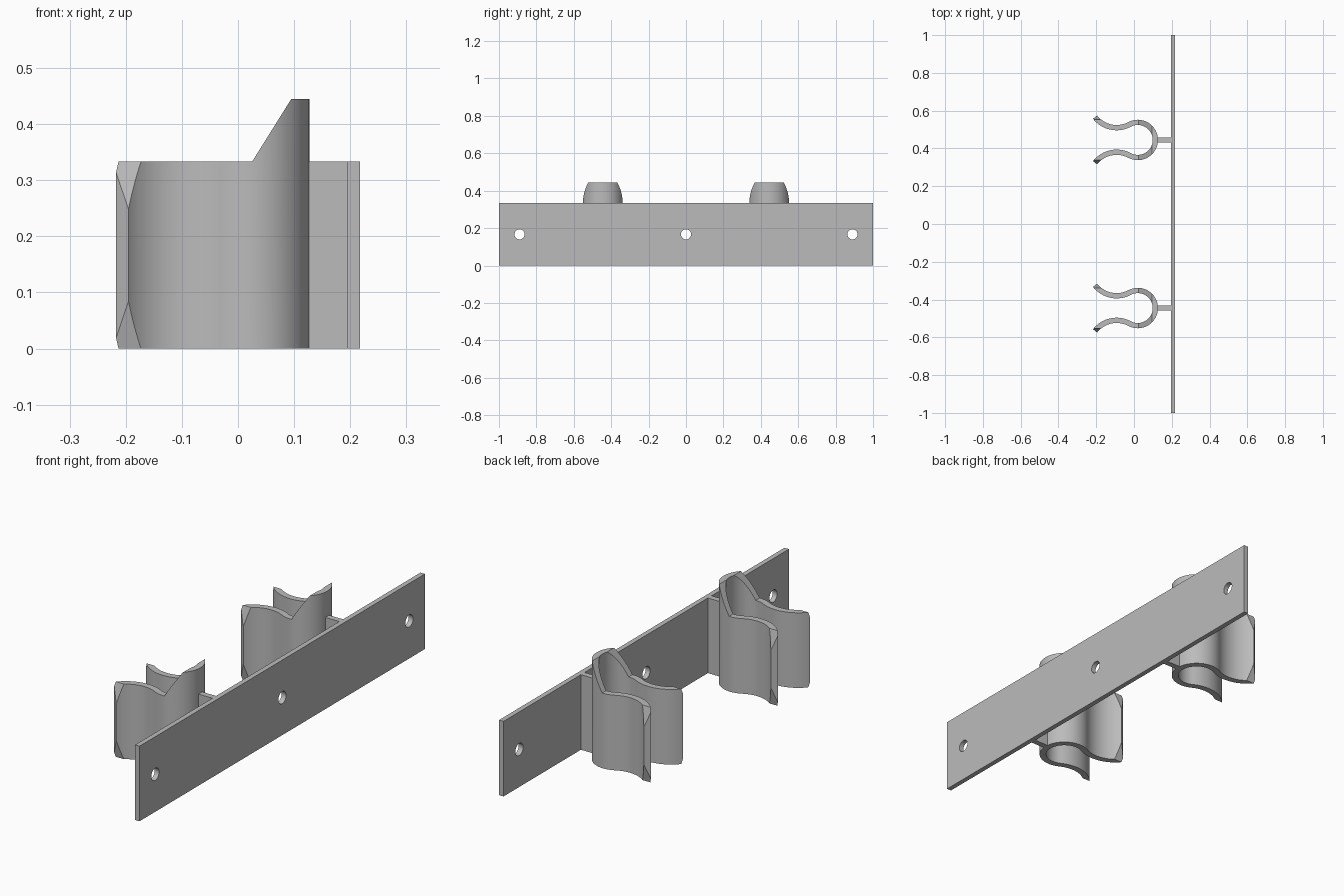
import bpy
import bmesh
from math import sin, cos, radians, atan2, pi
from mathutils import Vector

cube = bpy.data.objects.get("Cube")
if cube:
    bpy.data.objects.remove(cube, do_unlink=True)

grey = bpy.data.materials.new("plain grey")
grey.use_nodes = True
COLOUR = (0.5, 0.5, 0.5, 1)
grey.diffuse_color = COLOUR
grey.node_tree.nodes["Principled BSDF"].inputs["Base Color"].default_value = COLOUR

HEIGHT = 0.333      # plate and arms
TOP = 0.445         # raised back of each clip
HALF = 0.014        # half of the clip wall


def prism(name, outline, depth):
    """Extrude a closed 3D outline along a vector."""
    bm = bmesh.new()
    face = bm.faces.new([bm.verts.new(p) for p in outline])
    out = bmesh.ops.extrude_face_region(bm, geom=[face])
    verts = [v for v in out["geom"] if isinstance(v, bmesh.types.BMVert)]
    bmesh.ops.translate(bm, verts=verts, vec=depth)
    bmesh.ops.recalc_face_normals(bm, faces=bm.faces)
    mesh = bpy.data.meshes.new(name)
    bm.to_mesh(mesh)
    bm.free()
    obj = bpy.data.objects.new(name, mesh)
    bpy.context.collection.objects.link(obj)
    mesh.materials.append(grey)
    return obj


def box(name, x0, x1, y0, y1, z1):
    return prism(name, [(x0, y0, 0), (x1, y0, 0), (x1, y1, 0), (x0, y1, 0)], (0, 0, z1))


def activate(obj):
    bpy.ops.object.select_all(action="DESELECT")
    obj.select_set(True)
    bpy.context.view_layer.objects.active = obj


def cut(obj, cutter):
    activate(obj)
    mod = obj.modifiers.new("cut", "BOOLEAN")
    mod.operation = "DIFFERENCE"
    mod.solver = "EXACT"
    mod.object = cutter
    bpy.ops.object.modifier_apply(modifier=mod.name)
    bpy.data.objects.remove(cutter, do_unlink=True)


def smooth(obj):
    activate(obj)
    bpy.ops.object.shade_smooth_by_angle(angle=radians(30))


def arc(centre, radius, a0, a1, n):
    steps = [a0 + (a1 - a0) * i / n for i in range(n + 1)]
    return [Vector((centre.x + radius * cos(a), centre.y + radius * sin(a), 0)) for a in steps]


def arm_side(offset):
    """One side of the wall: round seat, then the flared lip."""
    seat, lip = Vector((0.02, 0, 0)), Vector((-0.092, 0.21, 0))
    join = atan2(lip.y - seat.y, lip.x - seat.x)
    return (arc(seat, 0.093 + offset, 0, join, 24)
            + arc(lip, 0.145 - offset, join - pi, radians(-142), 20)[1:])


def mirrored(points):
    return [Vector((p.x, -p.y, p.z)) for p in reversed(points[1:])] + points


# Back plate with three screw holes
plate = box("mounting_plate", 0.195, 0.217, -1, 1, HEIGHT)
for y in (-0.89, 0, 0.89):
    ring = arc(Vector((0, 0, 0)), 0.027, 0, 2 * pi, 32)[:-1]
    cut(plate, prism("hole_cutter", [(0.1, y + p.x, HEIGHT / 2 + p.y) for p in ring], (0.2, 0, 0)))
smooth(plate)

# Spring clips on short stems
for side, y in (("front", -0.445), ("back", 0.445)):
    outline = mirrored(arm_side(HALF)) + mirrored(arm_side(-HALF))[::-1]
    clip = prism(side + "_clip", outline, (0, 0, TOP))

    # Lower the arms, leaving a sloped raised back
    slope = [(-0.3, HEIGHT), (0.025, HEIGHT), (0.095, TOP), (0.12, TOP + 0.04), (-0.3, TOP + 0.04)]
    cut(clip, prism("slope_cutter", [(x, -0.3, z) for x, z in slope], (0, 0.6, 0)))

    # Bevel the lip corners
    for s in (-1, 1):
        for base, up in ((0, 1), (HEIGHT, -1)):
            corner = [(0.1, -0.03), (0.107, 0), (0.129, 0.083), (0.2, 0.083), (0.2, -0.03)]
            corner[0] = (0.099, -0.03)
            pts = [(-0.4, s * a, base + up * b) for a, b in corner]
            cut(clip, prism("lip_cutter", pts, (0.28, 0, 0)))
    clip.location.y = y
    smooth(clip)

    stem = box(side + "_stem", 0.118, 0.2, y - 0.013, y + 0.013, HEIGHT)
